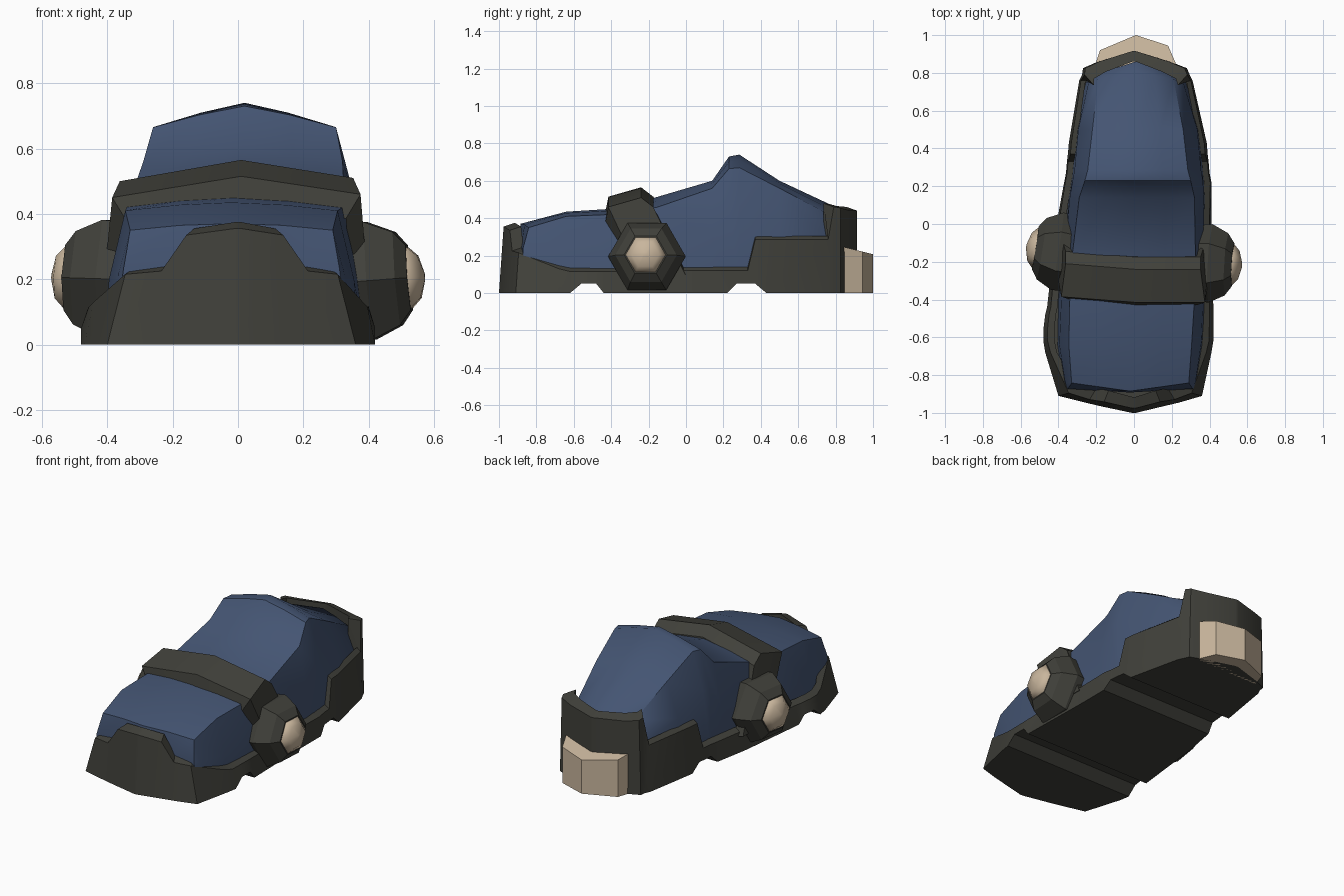
import bpy, math
from mathutils import Vector

if "Cube" in bpy.data.objects:
    bpy.data.objects.remove(bpy.data.objects["Cube"])


def material(name, rgb):
    m = bpy.data.materials.new(name)
    m.diffuse_color = (*rgb, 1)
    m.use_nodes = True
    m.node_tree.nodes["Principled BSDF"].inputs["Base Color"].default_value = m.diffuse_color
    return m


DARK = material("dark olive", (0.052, 0.052, 0.043))
BLUE = material("slate blue", (0.058, 0.09, 0.17))
TAN = material("tan", (0.58, 0.465, 0.335))


def make(name, verts, faces, mat, angle=28):
    me = bpy.data.meshes.new(name)
    me.from_pydata(verts, [], faces)
    me.materials.append(mat)
    ob = bpy.data.objects.new(name, me)
    bpy.context.collection.objects.link(ob)
    bpy.ops.object.select_all(action='DESELECT')
    ob.select_set(True)
    bpy.context.view_layer.objects.active = ob
    bpy.ops.object.mode_set(mode='EDIT')
    bpy.ops.mesh.select_all(action='SELECT')
    bpy.ops.mesh.remove_doubles(threshold=0.0005)
    bpy.ops.mesh.normals_make_consistent(inside=False)
    bpy.ops.object.mode_set(mode='OBJECT')
    bpy.ops.object.shade_smooth_by_angle(angle=math.radians(angle))
    return ob


def loft(name, rings, mat, angle=28):
    """Skin closed rings of equal length and cap both ends."""
    n, k = len(rings[0]), len(rings)
    verts = [p for r in rings for p in r]
    faces = [tuple(range(n)), tuple(range((k - 1) * n, k * n))]
    for i in range(k - 1):
        a, b = i * n, (i + 1) * n
        faces += [(a + j, a + (j + 1) % n, b + (j + 1) % n, b + j) for j in range(n)]
    return make(name, verts, faces, mat, angle)


# Sole: centre x, half width, y, rim height, underside height (front to back)
SOLE = [
    (0, 0.01, -1.0, 0.355, 0), (-0.01, 0.165, -0.965, 0.335, 0), (-0.01, 0.25, -0.945, 0.225, 0),
    (-0.02, 0.38, -0.91, 0.215, 0), (-0.03, 0.44, -0.68, 0.13, 0), (-0.03, 0.45, -0.62, 0.115, 0),
    (-0.03, 0.45, -0.56, 0.115, 0.05), (-0.025, 0.445, -0.48, 0.115, 0.05),
    (-0.02, 0.44, -0.44, 0.115, 0), (0, 0.41, 0.0, 0.12, 0), (0.02, 0.39, 0.22, 0.12, 0),
    (0.02, 0.38, 0.27, 0.12, 0.05), (0.02, 0.375, 0.33, 0.12, 0.05),
    (0.02, 0.37, 0.37, 0.285, 0.05), (0.02, 0.365, 0.43, 0.285, 0),
    (0.01, 0.30, 0.76, 0.285, 0), (0.01, 0.285, 0.79, 0.46, 0),
    (0.005, 0.275, 0.825, 0.455, 0), (0, 0.19, 0.86, 0.445, 0), (0, 0.01, 0.915, 0.44, 0),
]


def sole_ring(level):
    sides = []
    for s in (1, -1):
        pts = []
        for cx, hw, y, rim, low in SOLE:
            x, z = hw, low
            front, back = y < -0.9, y > 0.77
            if level:                                   # walls lean inward
                lean = max(0.05, 0.18 * (0.5 - y)) * rim
                x, z = hw - lean * min(1, hw / 0.38) ** 2, rim
                y += 0.07 * rim if front else 0
            if level > 1:                               # thickness of the rim
                x *= 0.84 if front and hw < 0.3 else (0.82 if back else 0.915)
                z += 0.02
                y += 0.06 if front else (-0.055 if back else 0)
            if level > 2:
                z = 0.07
            pts.append((cx + s * x, y, z))
        sides.append(pts)
    return sides[0] + sides[1]


verts, faces, N = [], [], len(SOLE)
for level in range(4):
    verts += sole_ring(level)
for i in range(N - 1):
    for level in range(3):
        a, b = level * 2 * N, (level + 1) * 2 * N
        faces.append((a + i, a + i + 1, b + i + 1, b + i))
        faces.append((a + N + i + 1, a + N + i, b + N + i, b + N + i + 1))
    for a in (0, 6 * N):
        faces.append((a + i, a + N + i, a + N + i + 1, a + i + 1))
for level in range(3):
    for i in (0, N - 1):
        a, b = level * 2 * N + i, (level + 1) * 2 * N + i
        faces.append((a, a + N, b + N, b))
make("sole", verts, faces, DARK, 20)


# Upper: y, centre x, half widths (base, side, shoulder), heights (side, shoulder, crown), bow
def upper(name, stations, angle=28):
    rings = []
    for y, cx, wb, wm, ws, zm, zs, zc, bow in stations:
        zq = (zs + zc) / 2 + 0.005
        prof = [(-wb, 0.06), (-wm, zm), (-ws, zs), (-ws * 0.5, zq),
                (0, zc), (ws * 0.5, zq), (ws, zs), (wm, zm), (wb, 0.06)]
        rings.append([(cx + x, y + bow * (1 - abs(x) / wb), z) for x, z in prof])
    return loft(name, rings, BLUE, angle)


upper("toe_cover", [
    (-0.872, -0.02, 0.335, 0.335, 0.33, 0.2, 0.235, 0.25, -0.02),
    (-0.835, -0.02, 0.355, 0.345, 0.31, 0.22, 0.35, 0.37, -0.05),
    (-0.64, -0.02, 0.385, 0.375, 0.325, 0.2, 0.41, 0.435, 0),
    (-0.40, -0.01, 0.39, 0.375, 0.33, 0.2, 0.42, 0.45, 0),
    (-0.25, 0, 0.385, 0.375, 0.335, 0.2, 0.43, 0.47, 0)])
upper("ankle_cover", [
    (-0.28, 0, 0.375, 0.365, 0.33, 0.2, 0.43, 0.475, 0),
    (-0.15, 0, 0.375, 0.365, 0.325, 0.2, 0.46, 0.515, 0),
    (0.14, 0.015, 0.36, 0.355, 0.305, 0.3, 0.56, 0.60, 0),
    (0.23, 0.02, 0.35, 0.345, 0.28, 0.42, 0.665, 0.73, 0),
    (0.285, 0.02, 0.345, 0.335, 0.265, 0.45, 0.67, 0.74, 0),
    (0.50, 0.02, 0.33, 0.315, 0.24, 0.35, 0.56, 0.60, 0),
    (0.75, 0.01, 0.265, 0.25, 0.20, 0.29, 0.42, 0.455, 0.06),
    (0.79, 0.01, 0.22, 0.20, 0.17, 0.2, 0.36, 0.40, 0.07)], 40)

# Instep strap: bevelled band over the top whose legs lean back into the hubs
rings = []
for x, z, dy in ((-0.42, 0.1, 0.22), (-0.385, 0.45, 0.03), (0.01, 0.515, 0), (0.375, 0.46, 0),
                 (0.405, 0.1, 0.17)):
    top = z > 0.2
    lip = 0.075 if top else 0
    k = 0.94 if top else 1.0
    rings.append([(x * 0.88, -0.43 + dy, z - lip), (x, -0.415 + dy, z),
                  (x * k, -0.24 + dy, z + (0.05 if top else 0)),
                  (x * k, -0.175 + dy, z), (x * 0.88, -0.16 + dy, z - lip)])
loft("instep_strap", rings, DARK, 20)


# Side hubs: tapered hexagonal bosses with a rounded cap on a slightly tilted axis
def hub(name, base, axis, sections, mat, angle):
    axis = Vector(axis).normalized()
    u = axis.cross(Vector((0, 0, 1))).normalized()
    v = u.cross(axis)
    rings = []
    for d, r in sections:
        c = Vector(base) + axis * d
        rings.append([tuple(c + u * r * math.cos(j * math.pi / 3) + v * r * math.sin(j * math.pi / 3))
                      for j in range(6)])
    loft(name, rings, mat, angle)


for side, base, axis in (("right", (0.34, -0.205, 0.19), (1, -0.06, 0.08)),
                         ("left", (-0.34, -0.155, 0.2), (-1, 0.16, 0.03))):
    hub(side + "_hub", base, axis, [(0, 0.2), (0.065, 0.208), (0.15, 0.165), (0.185, 0.115)], DARK, 20)
    hub(side + "_hub_cap", base, axis, [(0.15, 0.107), (0.187, 0.107), (0.216, 0.075), (0.233, 0.012)],
        TAN, 50)

# Heel block
plan = [(-0.21, 0.83), (-0.18, 0.92), (0.01, 1.0), (0.18, 0.945), (0.23, 0.83)]
loft("heel_block", [[(x, y, 0) for x, y in plan],
                    [(x, y, 0.25 - 0.25 * (y - 0.83)) for x, y in plan]], TAN, 20)
